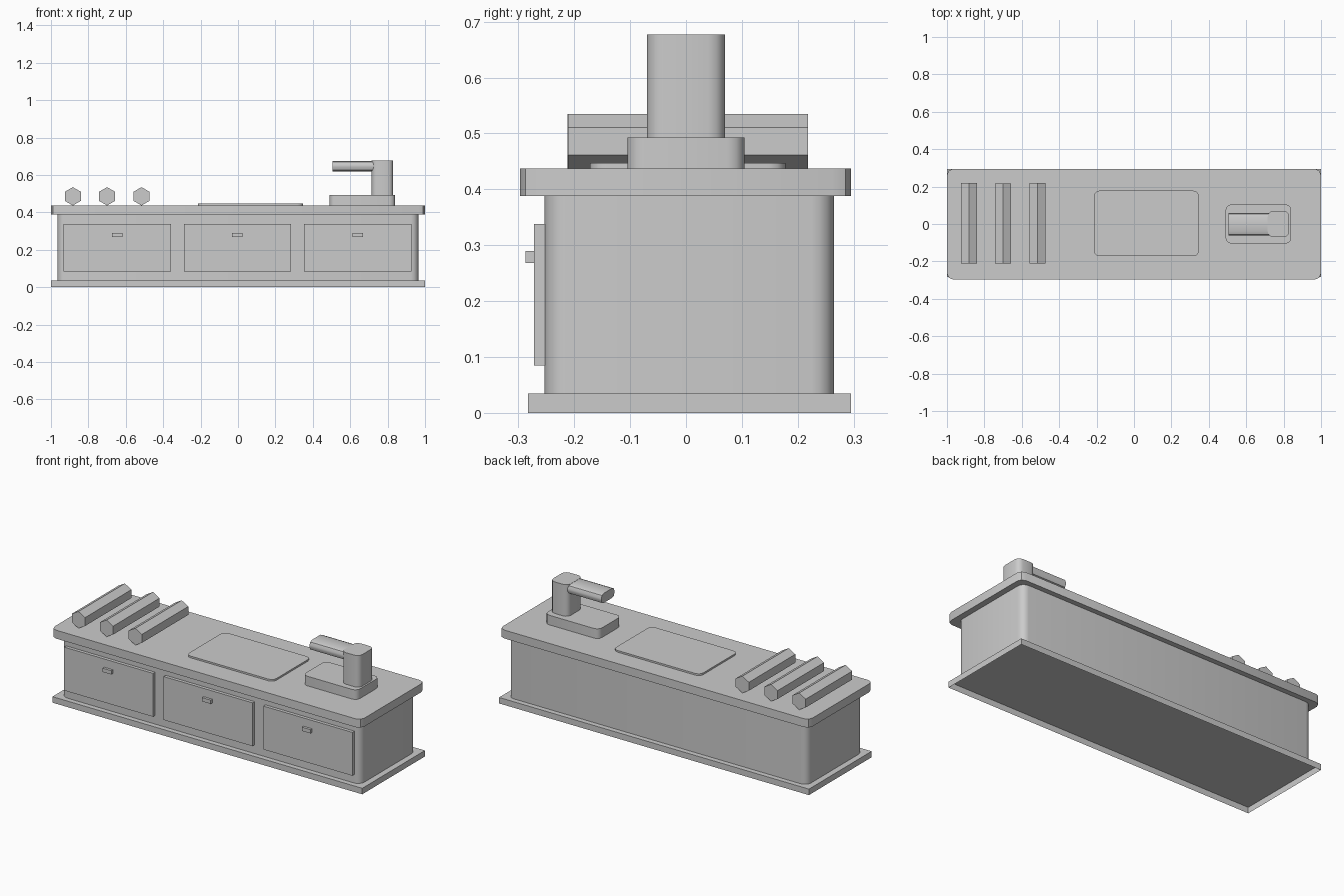
import bpy, bmesh, math
from mathutils import Matrix

if "Cube" in bpy.data.objects:
    bpy.data.objects.remove(bpy.data.objects["Cube"])


grey = bpy.data.materials.new("light_grey")
grey.diffuse_color = (0.6, 0.6, 0.6, 1)
grey.use_nodes = True
grey.node_tree.nodes["Principled BSDF"].inputs["Base Color"].default_value = grey.diffuse_color


def finish(bm, name, smooth=40):
    mesh = bpy.data.meshes.new(name)
    bm.to_mesh(mesh)
    bm.free()
    obj = bpy.data.objects.new(name, mesh)
    bpy.context.collection.objects.link(obj)
    mesh.materials.append(grey)
    bpy.ops.object.select_all(action='DESELECT')
    obj.select_set(True)
    bpy.context.view_layer.objects.active = obj
    bpy.ops.object.shade_smooth_by_angle(angle=math.radians(smooth))
    return obj


def block(name, x, y, z, r=0.0, seg=3, axis=2, open_bottom=False):
    """Box from ranges; edges parallel to axis are rounded by r."""
    bm = bmesh.new()
    bmesh.ops.create_cube(bm, size=1)
    for v in bm.verts:
        for i, (lo, hi) in enumerate((x, y, z)):
            v.co[i] = lo if v.co[i] < 0 else hi
    if r:
        edges = [e for e in bm.edges
                 if abs((e.verts[0].co - e.verts[1].co).normalized()[axis]) > 0.9]
        bmesh.ops.bevel(bm, geom=edges, offset=r, segments=seg, profile=0.5,
                        affect='EDGES')
    if open_bottom:
        bm.normal_update()
        bmesh.ops.delete(bm, geom=[f for f in bm.faces if f.normal.z < -0.9],
                         context='FACES')
    return finish(bm, name)


# Cabinet: plinth, body and worktop
block("plinth", (-1, 1), (-0.283, 0.295), (0, 0.035), open_bottom=True)
block("cabinet_body", (-0.965, 0.965), (-0.253, 0.265), (0.035, 0.388), r=0.04, seg=4)
block("worktop", (-1, 1), (-0.297, 0.295), (0.388, 0.437), r=0.033, seg=2)

# Drawer fronts with small handles
for i, cx in enumerate((-0.645, -0.003, 0.641)):
    block(f"drawer_{i + 1}", (cx - 0.287, cx + 0.287), (-0.272, -0.25), (0.085, 0.338))
    block(f"handle_{i + 1}", (cx - 0.028, cx + 0.028), (-0.287, -0.27), (0.268, 0.29))

# Six-sided rolls lying on the worktop
for i, (cx, cy) in enumerate(((-0.883, 0.004), (-0.7, 0.002), (-0.516, 0.004))):
    bm = bmesh.new()
    bmesh.ops.create_cone(bm, cap_ends=True, segments=6, radius1=0.049,
                          radius2=0.049, depth=0.428)
    bmesh.ops.transform(bm, verts=bm.verts,
                        matrix=Matrix.Translation((cx, cy, 0.486))
                        @ Matrix.Rotation(math.pi / 2, 4, 'X'))
    finish(bm, f"roll_{i + 1}", smooth=30)

# Flat mat
block("mat", (-0.215, 0.347), (-0.172, 0.178), (0.436, 0.447), r=0.03)

# Tap: foot, post and spout
block("tap_foot", (0.49, 0.84), (-0.105, 0.105), (0.436, 0.493), r=0.03)
block("tap_post", (0.715, 0.83), (-0.07, 0.07), (0.492, 0.677), r=0.03)
block("tap_spout", (0.505, 0.73), (-0.062, 0.06), (0.62, 0.676), r=0.022, seg=2, axis=0)
